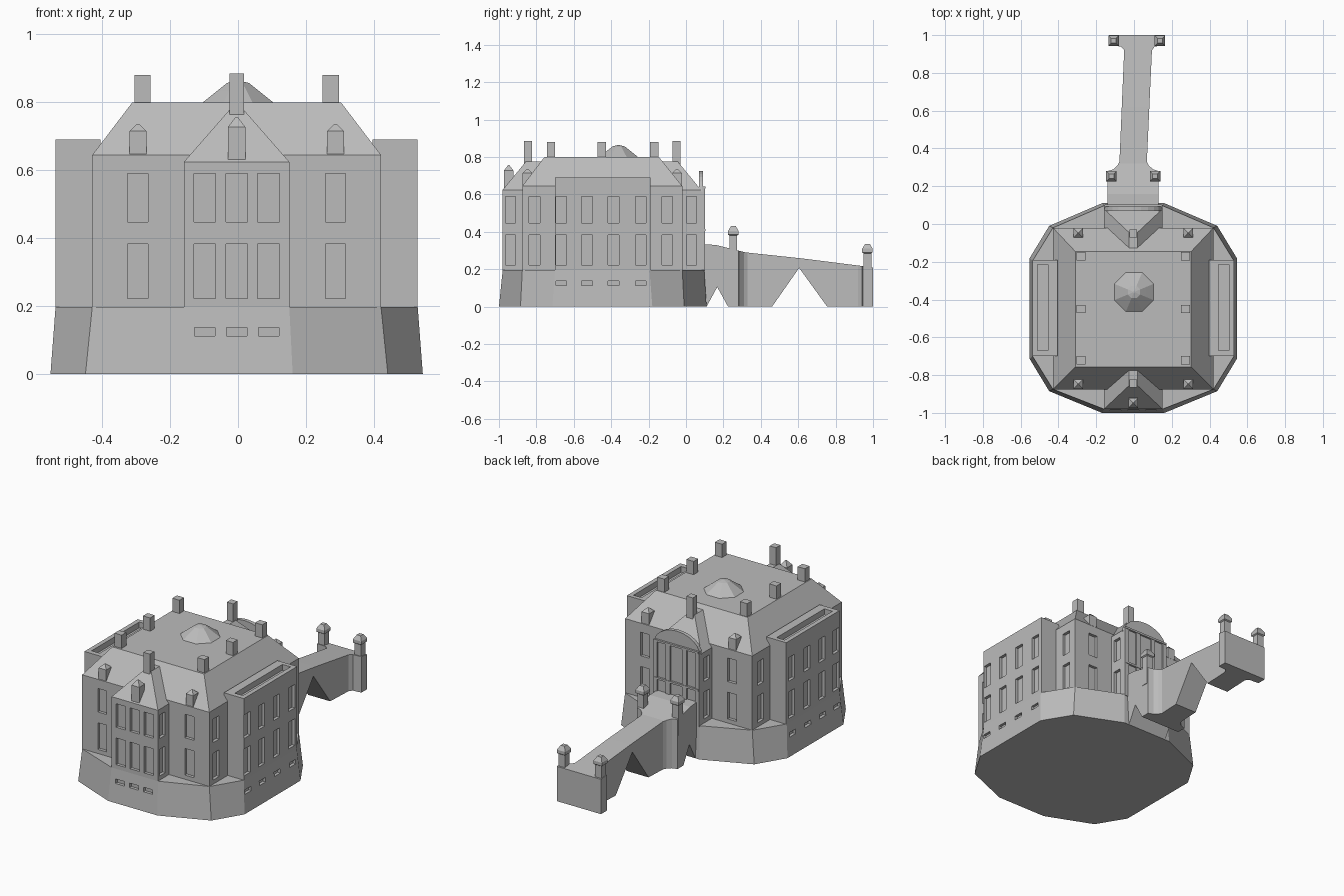
import bpy, bmesh
from math import sin, cos, pi

cube = bpy.data.objects.get("Cube")
if cube:
    bpy.data.objects.remove(cube, do_unlink=True)

stone = bpy.data.materials.new("grey stone")
stone.use_nodes = True
stone.diffuse_color = (0.5, 0.5, 0.5, 1)
stone.node_tree.nodes["Principled BSDF"].inputs["Base Color"].default_value = (0.5, 0.5, 0.5, 1)

CX = -0.004                      # centre line of the house
FRONT, BACK = -0.98, 0.08        # projecting bay faces
Y0, Y1 = -0.875, -0.02           # main block faces
MID = (Y0 + Y1) / 2
EAVES, FLAT, LEDGE = 0.645, 0.80, 0.197


def make(name, bm):
    bmesh.ops.recalc_face_normals(bm, faces=bm.faces)
    mesh = bpy.data.meshes.new(name)
    bm.to_mesh(mesh)
    bm.free()
    mesh.materials.append(stone)
    ob = bpy.data.objects.new(name, mesh)
    bpy.context.collection.objects.link(ob)
    return ob


def add_loft(bm, rings):
    loops = [[bm.verts.new(p) for p in ring] for ring in rings]
    n = len(loops[0])
    for a, b in zip(loops, loops[1:]):
        for i in range(n):
            j = (i + 1) % n
            bm.faces.new((a[i], a[j], b[j], b[i]))
    bm.faces.new(loops[0][::-1])
    bm.faces.new(loops[-1])


def loft(name, rings):
    bm = bmesh.new()
    add_loft(bm, rings)
    return make(name, bm)


def rect(x0, x1, y0, y1, z):
    return [(x0, y0, z), (x1, y0, z), (x1, y1, z), (x0, y1, z)]


def box(name, x0, x1, y0, y1, z0, z1):
    return loft(name, [rect(x0, x1, y0, y1, z0), rect(x0, x1, y0, y1, z1)])


def square(x, y, r, z):
    return rect(x - r, x + r, y - r, y + r, z)


def boolean(ob, cutter, operation):
    mod = ob.modifiers.new("cut", "BOOLEAN")
    mod.operation, mod.solver, mod.object = operation, "EXACT", cutter
    dg = bpy.context.evaluated_depsgraph_get()
    old, ob.data = ob.data, bpy.data.meshes.new_from_object(ob.evaluated_get(dg))
    ob.modifiers.clear()
    bpy.data.meshes.remove(old)
    bpy.data.objects.remove(cutter, do_unlink=True)


def recess(ob, boxes):
    bm = bmesh.new()
    for x0, x1, y0, y1, z0, z1 in boxes:
        add_loft(bm, [rect(x0, x1, y0, y1, z0), rect(x0, x1, y0, y1, z1)])
    boolean(ob, make("cutter", bm), "DIFFERENCE")


STOREYS = [(0.222, 0.383), (0.448, 0.59)]
CELLAR = [(0.112, 0.138)]
DEEP = 0.018


def openings_y(face, xs, rows, w=0.03):
    return [(CX + x - w, CX + x + w, face - DEEP, face + DEEP, a, b) for x in xs for a, b in rows]


def openings_x(half, ys, rows, w=0.029):
    return [(CX + s * half - DEEP, CX + s * half + DEEP, y - w, y + w, a, b)
            for s in (-1, 1) for y in ys for a, b in rows]


# Battered twelve-sided plinth
def twelve(a, b, c, f, k, s, d, z):
    right = [(a, f), (b, k), (c, s), (c, 2 * MID - s), (b, 2 * MID - k), (a, d)]
    pts = right + [(-x, y) for x, y in reversed(right)]
    return [(CX + x, y, z) for x, y in pts]


three = (-0.094, 0, 0.094)
bay_ys = (-0.667, -0.53, -0.388, -0.242)
plinth = loft("plinth", [twelve(0.165, 0.445, 0.548, -1.0, -0.885, -0.715, 0.11, 0),
                         twelve(0.155, 0.425, 0.533, FRONT, Y0, -0.70, 0.097, LEDGE)])
recess(plinth, openings_y(-0.988, three, CELLAR) + openings_x(0.539, bay_ys, CELLAR))

# Main block and hipped roof
main = box("main_block", CX - 0.425, CX + 0.425, Y0, Y1, 0.19, EAVES)
recess(main, openings_y(Y0, (-0.291, 0.291), STOREYS) + openings_y(Y1, (-0.291, 0.291), STOREYS)
       + openings_x(0.425, (-0.81, -0.1), STOREYS))
loft("main_roof", [rect(CX - 0.425, CX + 0.425, Y0, Y1, EAVES),
                   rect(CX - 0.307, CX + 0.307, -0.757, -0.145, FLAT)])

# Projecting centre bays with their roofs
for name, face, inner, side_y in (("front", FRONT, -0.80, -0.938), ("back", BACK, -0.1, 0.03)):
    lo, hi = min(face, inner), max(face, inner)
    bay = box(name + "_centre_bay", CX - 0.155, CX + 0.155, lo, hi, 0.19, 0.625)
    cuts = openings_x(0.155, (side_y,), STOREYS, 0.027)
    if name == "front":
        cuts += openings_y(face, three, STOREYS, 0.032)
    recess(bay, cuts)
    inward = 1 if name == "front" else -1
    r0, r1 = sorted((face + inward * 0.125, face + inward * 0.24))
    loft(name + "_centre_roof", [rect(CX - 0.155, CX + 0.155, lo, hi, 0.625),
                                 rect(CX - 0.022, CX + 0.022, r0, r1, 0.777)])

# Side bays with sunken parapet tops
for side, s in (("left", 1), ("right", -1)):
    x0, x1 = sorted((CX + s * 0.40, CX + s * 0.533))
    wing = box(side + "_side_bay", x0, x1, -0.70, -0.19, 0.19, 0.69)
    t0, t1 = sorted((CX + s * 0.452, CX + s * 0.506))
    cuts = [c for c in openings_x(0.533, bay_ys, STOREYS) if c[0] * s > 0]
    recess(wing, cuts + [(t0, t1, -0.67, -0.215, 0.655, 0.72)])

# Back facade: arched gable, pilasters and lintels
def arch(y, top, w=0.155, low=0.19):
    curve = [(w * cos(pi * i / 12), 0.615 + (top - 0.615) * sin(pi * i / 12)) for i in range(13)]
    return [(CX + x, y, z) for x, z in [(-w, low), (w, low)] + curve]


loft("back_arched_gable", [arch(0.07, 0.725), arch(0.092, 0.725)])
for i, x in enumerate((-0.14, -0.055, 0.055, 0.14)):
    box(f"back_pilaster_{i + 1}", CX + x - 0.014, CX + x + 0.014, 0.085, 0.101, 0.19, 0.64)
for i, z in enumerate((0.41, 0.637)):
    box(f"back_lintel_{i + 1}", CX - 0.15, CX + 0.15, 0.085, 0.104, z - 0.006, z + 0.006)


# Dormers
def dormer(name, x, y, r, wall, peak):
    loft(name, [square(x, y, r, 0.62), square(x, y, r, wall), square(x, y, 0.003, peak)])


for row, y in (("front", -0.848), ("back", -0.047)):
    for side, x in (("left", 0.291), ("right", -0.291)):
        dormer(f"{row}_{side}_dormer", CX + x, y, 0.025, 0.715, 0.737)
dormer("front_centre_dormer", CX, -0.948, 0.026, 0.727, 0.757)

# Chimneys and roof lantern
for side, x in (("left", 0.277), ("right", -0.277)):
    for i, y in enumerate((-0.722, -0.45, -0.17)):
        box(f"{side}_chimney_{i + 1}", CX + x - 0.024, CX + x + 0.024, y - 0.022, y + 0.022, 0.78, 0.88)
for row, y in (("front", -0.845), ("back", -0.05)):
    box(row + "_centre_chimney", CX - 0.021, CX + 0.021, y - 0.021, y + 0.021, 0.70, 0.885)


def octagon(r, z):
    return [(r * cos(pi * (i + 0.5) / 4), -0.36 + r * sin(pi * (i + 0.5) / 4), z) for i in range(8)]


loft("roof_lantern", [octagon(0.112, FLAT - 0.01), octagon(0.112, FLAT), octagon(0.065, 0.835),
                      octagon(0.035, 0.857), octagon(0.005, 0.864)])

# Bridge: plan outline intersected with its side profile
plan = [(0.13, 0.06), (0.13, 0.28), (0.10, 0.29), (0.078, 0.31), (0.068, 0.33), (0.095, 0.92),
        (0.11, 0.94), (0.163, 0.945), (0.163, 1.0),
        (-0.132, 1.0), (-0.132, 0.945), (-0.07, 0.94), (-0.052, 0.92), (-0.077, 0.33),
        (-0.087, 0.31), (-0.108, 0.29), (-0.14, 0.28), (-0.14, 0.06)]
profile = [(0.06, 0), (0.11, 0), (0.167, 0.105), (0.225, 0), (0.46, 0), (0.605, 0.207), (0.755, 0),
           (1.1, 0), (1.1, 0.197), (1.0, 0.21), (0.62, 0.258), (0.32, 0.29), (0.16, 0.33), (0.06, 0.335)]
bridge = loft("bridge", [[(x, y, -0.1) for x, y in plan], [(x, y, 0.5) for x, y in plan]])
boolean(bridge, loft("cutter", [[(x, y, z) for y, z in profile] for x in (-0.4, 0.4)]), "INTERSECT")

# Bridge posts with pyramid caps
for name, x, y, low, top in (("near_left", 0.112, 0.253, 0.2, 0.43), ("near_right", -0.12, 0.253, 0.2, 0.43),
                             ("far_left", 0.137, 0.97, 0.1, 0.335), ("far_right", -0.108, 0.97, 0.1, 0.335)):
    loft(name + "_post", [square(x, y, 0.021, low), square(x, y, 0.021, top - 0.05),
                          square(x, y, 0.028, top - 0.045), square(x, y, 0.028, top - 0.025),
                          square(x, y, 0.013, top)])
